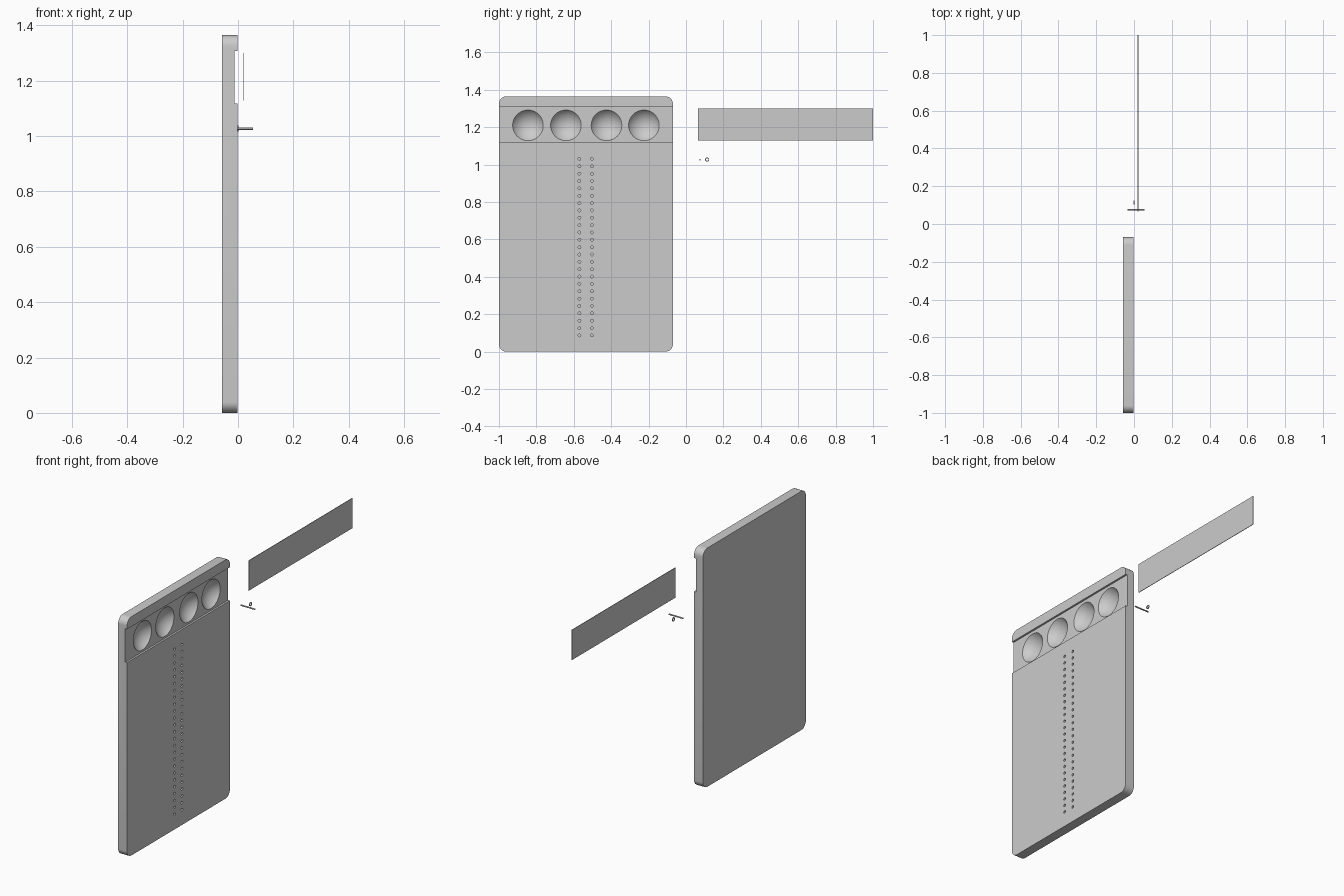
import bpy, bmesh, math
from mathutils import Matrix, Vector

cube = bpy.data.objects.get("Cube")
if cube:
    bpy.data.objects.remove(cube, do_unlink=True)

grey = bpy.data.materials.new("plain grey")
grey.use_nodes = True
colour = (0.6, 0.6, 0.6, 1)
grey.diffuse_color = colour
grey.node_tree.nodes["Principled BSDF"].inputs["Base Color"].default_value = colour

BACK, FACE, FLOOR = -0.058, -0.002, -0.013   # board depths along x
Y0, Y1, TOP = -1.0, -0.07, 1.365
TURN = Matrix.Rotation(math.pi / 2, 4, "Y")  # cylinder axis along x


def make(name, bm):
    bmesh.ops.recalc_face_normals(bm, faces=bm.faces)
    mesh = bpy.data.meshes.new(name)
    bm.to_mesh(mesh)
    bm.free()
    obj = bpy.data.objects.new(name, mesh)
    bpy.context.collection.objects.link(obj)
    mesh.materials.append(grey)
    return obj


def add_box(bm, low, high):
    low, high = Vector(low), Vector(high)
    size = Matrix.Diagonal((high - low).to_4d())
    size[3][3] = 1
    bmesh.ops.create_cube(bm, size=1, matrix=Matrix.Translation((low + high) / 2) @ size)


def add_rod(bm, x0, x1, y, z, r, sides=16):
    place = Matrix.Translation(((x0 + x1) / 2, y, z)) @ TURN
    bmesh.ops.create_cone(bm, cap_ends=True, segments=sides, radius1=r, radius2=r,
                          depth=x1 - x0, matrix=place)


def select_only(obj):
    bpy.ops.object.select_all(action="DESELECT")
    obj.select_set(True)
    bpy.context.view_layer.objects.active = obj


def cut(obj, cutter):
    cutter.hide_render = True
    mod = obj.modifiers.new("cut", "BOOLEAN")
    mod.operation, mod.solver, mod.object = "DIFFERENCE", "EXACT", cutter
    select_only(obj)
    bpy.ops.object.modifier_apply(modifier=mod.name)
    bpy.data.objects.remove(cutter, do_unlink=True)


def smooth(obj):
    select_only(obj)
    bpy.ops.object.shade_smooth_by_angle(angle=math.radians(30))


# Board slab with rounded corners
bm = bmesh.new()
add_box(bm, (BACK, Y0, 0), (FACE, Y1, TOP))
corners = [e for e in bm.edges if abs(e.verts[0].co.x - e.verts[1].co.x) > 0.01]
bmesh.ops.bevel(bm, geom=corners, offset=0.04, segments=8, profile=0.5, affect="EDGES")
board = make("board", bm)

# Channel for the sliding lid
bm = bmesh.new()
add_box(bm, (FLOOR, Y0 - 0.1, 1.117), (0.1, Y1 + 0.1, 1.308))
cut(board, make("channel_cutter", bm))

# Four round bowls and two columns of peg holes
bm = bmesh.new()
rim, depth = 0.082, 0.043
radius = (rim ** 2 + depth ** 2) / (2 * depth)
for y in (-0.845, -0.642, -0.425, -0.225):
    bmesh.ops.create_uvsphere(bm, u_segments=48, v_segments=32, radius=radius,
                              matrix=Matrix.Translation((FLOOR - depth + radius, y, 1.21)) @ TURN)
for row in range(25):
    for y in (-0.57, -0.503):
        add_rod(bm, -0.035, 0.02, y, 0.087 + row * 0.0393, 0.0075)
cut(board, make("bowl_and_hole_cutter", bm))
smooth(board)

# Thin lid lying beside the board
bm = bmesh.new()
add_box(bm, (0.0195, 0.065, 1.128), (0.0225, 1.0, 1.3))
make("sliding_lid", bm)

# Loose peg
bm = bmesh.new()
add_rod(bm, -0.035, 0.055, 0.075, 1.027, 0.004)
smooth(make("peg", bm))

# Loose hole ring
bm = bmesh.new()
add_rod(bm, -0.002, 0.002, 0.113, 1.027, 0.011, 24)
ring = make("hole_ring", bm)
bm = bmesh.new()
add_rod(bm, -0.02, 0.02, 0.113, 1.027, 0.0065, 24)
cut(ring, make("ring_cutter", bm))
smooth(ring)
